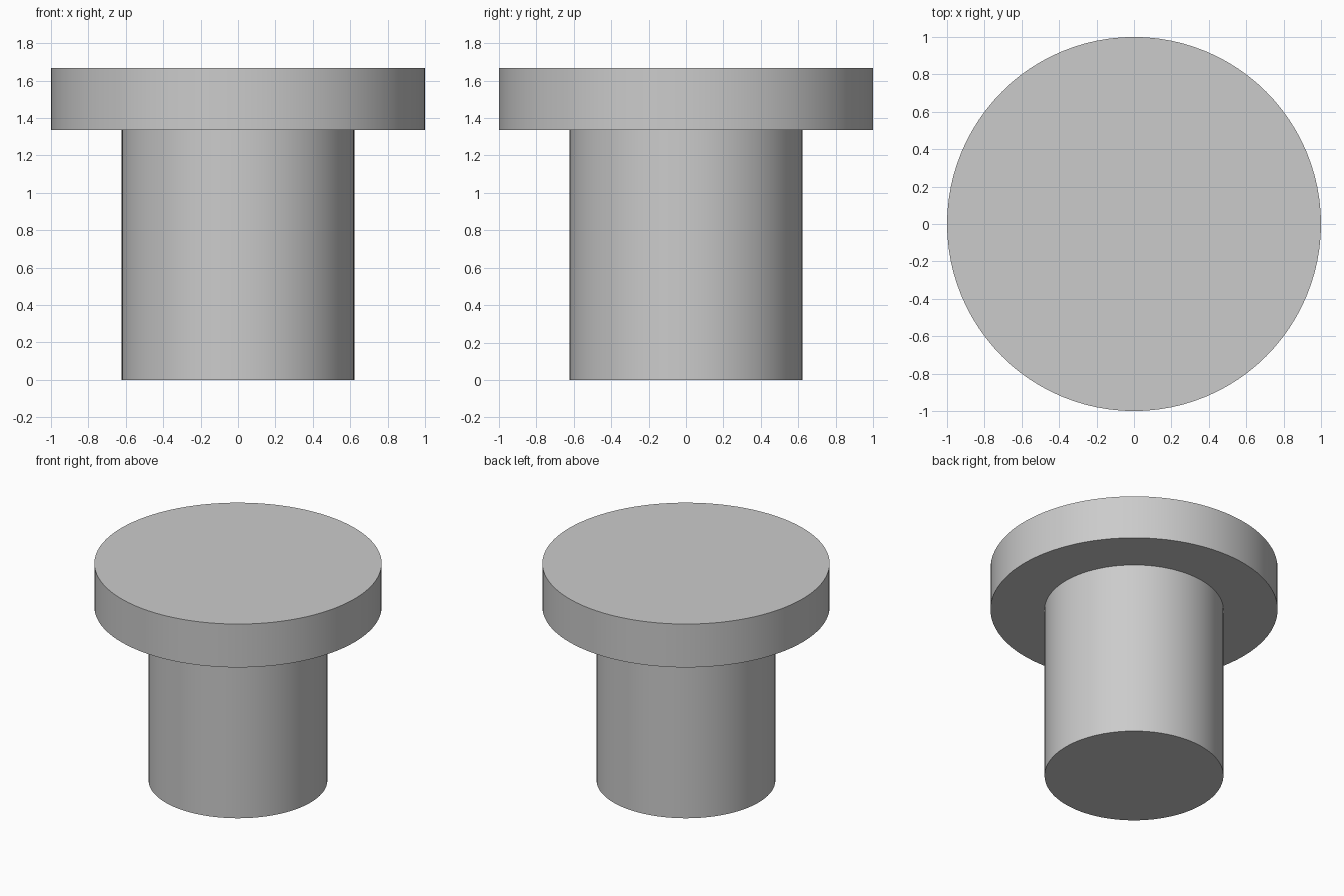
import bpy
import bmesh
import math

if "Cube" in bpy.data.objects:
    bpy.data.objects.remove(bpy.data.objects["Cube"])

SEGMENTS = 96
SHAFT_R, HEAD_R = 0.622, 1.0
SHOULDER_Z, TOP_Z = 1.335, 1.668


def lathe(name, profile):
    """Revolve an (r, z) profile around z into a closed solid."""
    bm = bmesh.new()
    rings = []
    for r, z in profile:
        rings.append([bm.verts.new((r * math.cos(a), r * math.sin(a), z))
                      for a in (2 * math.pi * i / SEGMENTS for i in range(SEGMENTS))])
    for low, high in zip(rings, rings[1:]):
        for i in range(SEGMENTS):
            j = (i + 1) % SEGMENTS
            bm.faces.new((low[i], low[j], high[j], high[i]))
    bm.faces.new(rings[0][::-1])
    bm.faces.new(rings[-1])
    mesh = bpy.data.meshes.new(name)
    bm.to_mesh(mesh)
    bm.free()
    obj = bpy.data.objects.new(name, mesh)
    bpy.context.collection.objects.link(obj)
    bpy.context.view_layer.objects.active = obj
    obj.select_set(True)
    bpy.ops.object.shade_smooth_by_angle(angle=math.radians(30))
    return obj


# Solid pin: straight shaft stepping out to a wide flat head
lathe("flanged_pin", [(SHAFT_R, 0), (SHAFT_R, SHOULDER_Z),
                      (HEAD_R, SHOULDER_Z), (HEAD_R, TOP_Z)])
